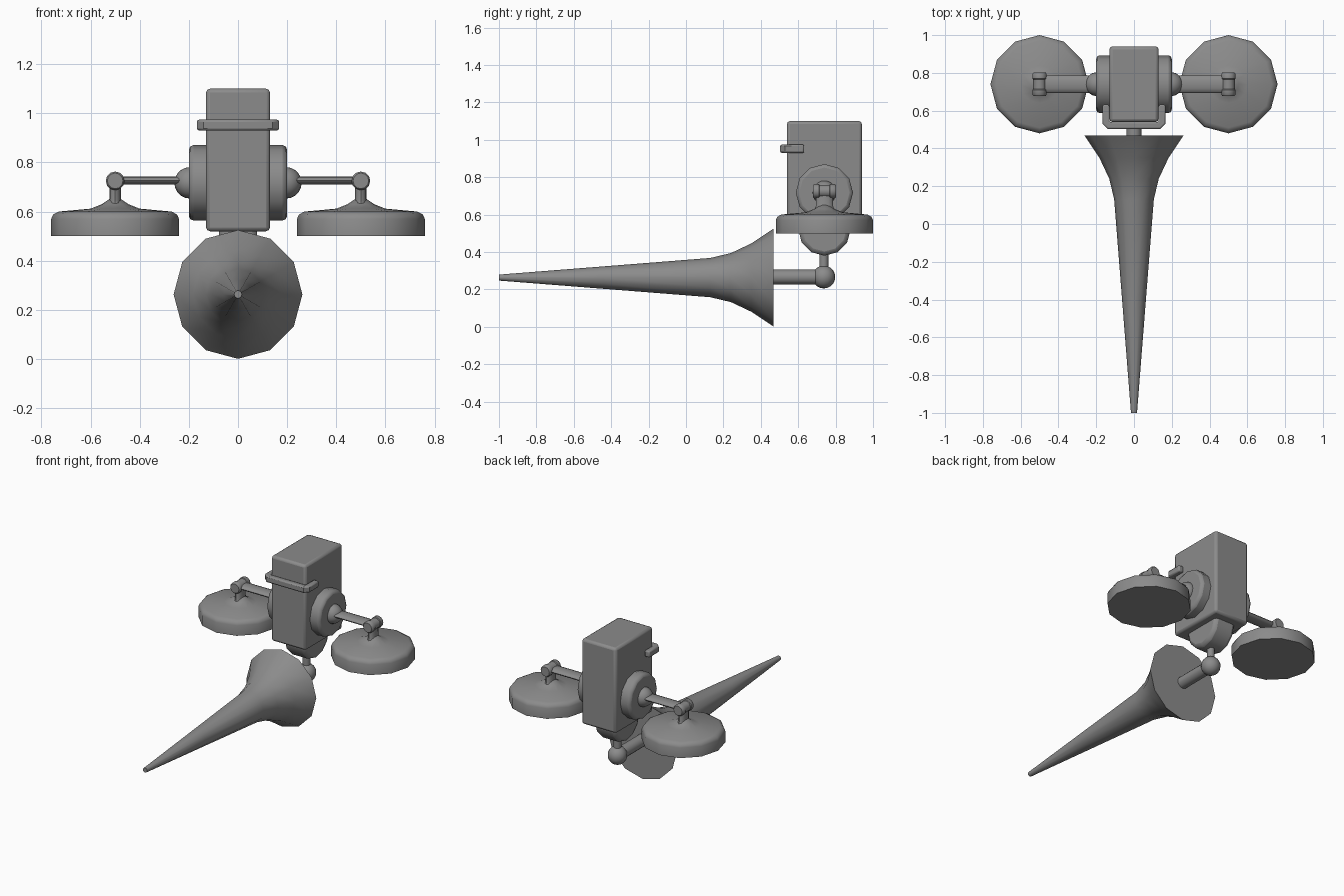
import bpy, bmesh, math
from mathutils import Matrix, Vector

if "Cube" in bpy.data.objects:
    bpy.data.objects.remove(bpy.data.objects["Cube"])

grey = bpy.data.materials.new("mid_grey")
grey.diffuse_color = (0.26, 0.26, 0.26, 1)
grey.use_nodes = True
grey.node_tree.nodes["Principled BSDF"].inputs["Base Color"].default_value = grey.diffuse_color

AXIS = {'X': Matrix.Rotation(math.pi / 2, 4, 'Y'),
        'Y': Matrix.Rotation(-math.pi / 2, 4, 'X'),
        'Z': Matrix.Identity(4)}
YC = 0.74       # depth of the main body axis
HORN_Z = 0.263  # height of the horn axis


def finish(bm, name, angle=40, bevel=0, segs=2):
    bmesh.ops.recalc_face_normals(bm, faces=bm.faces)
    me = bpy.data.meshes.new(name)
    bm.to_mesh(me)
    bm.free()
    ob = bpy.data.objects.new(name, me)
    bpy.context.collection.objects.link(ob)
    me.materials.append(grey)
    if bevel:
        m = ob.modifiers.new("bevel", 'BEVEL')
        m.width, m.segments, m.limit_method = bevel, segs, 'ANGLE'
        m.angle_limit = math.radians(50)
    bpy.ops.object.select_all(action='DESELECT')
    ob.select_set(True)
    bpy.context.view_layer.objects.active = ob
    bpy.ops.object.shade_smooth_by_angle(angle=math.radians(angle))
    return ob


def lathe(name, profile, loc=(0, 0, 0), axis='Z', sides=12, squash=(1, 1), **kw):
    """Capped solid of revolution from (radius, height) pairs."""
    bm = bmesh.new()
    rings = []
    for r, h in profile:
        ring = []
        for i in range(sides):
            a = 2 * math.pi * i / sides
            v = Vector((r * math.cos(a) * squash[0], r * math.sin(a) * squash[1], h))
            ring.append(bm.verts.new(AXIS[axis] @ v + Vector(loc)))
        rings.append(ring)
    for a, b in zip(rings, rings[1:]):
        for i in range(sides):
            j = (i + 1) % sides
            bm.faces.new((a[i], a[j], b[j], b[i]))
    bm.faces.new(rings[0])
    bm.faces.new(rings[-1])
    return finish(bm, name, **kw)


def ball(name, r, loc):
    bm = bmesh.new()
    bmesh.ops.create_uvsphere(bm, u_segments=16, v_segments=10, radius=r,
                              matrix=Matrix.Translation(loc))
    return finish(bm, name)


# Main body block
bm = bmesh.new()
bmesh.ops.create_cube(bm, size=1, matrix=Matrix.Translation((0, YC, 0.81))
                      @ Matrix.Diagonal((0.26, 0.40, 0.58, 1)))
finish(bm, "body", bevel=0.016)

# U-shaped brow band wrapped around the front
bm = bmesh.new()
half = [(0.13, 0.632), (0.167, 0.632), (0.167, 0.53), (0.14, 0.503)]
inner = [(0.13, 0.545), (0.125, 0.54)]
outline = ([half[0], half[1], half[2], half[3]]
           + [(-x, y) for x, y in reversed(half)]
           + [(-x, y) for x, y in inner] + list(reversed(inner)))
face = bm.faces.new([bm.verts.new((x, y, 0.93)) for x, y in outline])
ext = bmesh.ops.extrude_face_region(bm, geom=[face])
bmesh.ops.translate(bm, vec=(0, 0, 0.044),
                    verts=[e for e in ext['geom'] if isinstance(e, bmesh.types.BMVert)])
finish(bm, "brow_band", bevel=0.01)

# Round shoulder drum running through the body
lathe("shoulder_drum", [(0.153, -0.20), (0.153, 0.20)], (0, YC, 0.717), 'X', 12, bevel=0.018)

# Lower wheel, neck, joint and rod that carry the horn
lathe("lower_wheel", [(0.14, -0.078), (0.14, 0.078)], (0, YC, 0.52), 'X', 12, bevel=0.022)
lathe("neck", [(0.024, 0.26), (0.024, 0.42)], (0, YC - 0.003, 0), 'Z', 12)
ball("neck_ball", 0.061, (0, 0.737, HORN_Z + 0.003))
lathe("horn_rod", [(0.04, 0.45), (0.04, 0.737)], (0, 0, HORN_Z + 0.003), 'Y', 12)

# Long flared horn pointing forward
lathe("horn", [(0.016, -1.0), (0.06, -0.44), (0.105, 0.13), (0.131, 0.24),
               (0.183, 0.35), (0.262, 0.468)], (0, 0, HORN_Z), 'Y', 12)

# Arms and dishes on both sides
for s, side in ((-1, "left"), (1, "right")):
    x = 0.5 * s
    ball(side + "_shoulder_ball", 0.064, (0.195 * s, YC, 0.717))
    lathe(side + "_arm", [(0.046, -0.15), (0.046, 0.15)], (0.35 * s, YC, 0.726), 'X', 12,
          squash=(0.36, 1))
    lathe(side + "_hinge", [(0.032, -0.062), (0.038, -0.055), (0.038, -0.03), (0.034, -0.026),
                            (0.034, 0.026), (0.038, 0.03), (0.038, 0.055), (0.032, 0.062)],
          (x, YC, 0.725), 'Y', 12)
    lathe(side + "_post", [(0.075, 0.605), (0.056, 0.622), (0.046, 0.645), (0.044, 0.72)],
          (x, YC, 0), 'Z', 12, squash=(0.52, 1))
    lathe(side + "_dish", [(0.26, 0.50), (0.26, 0.57), (0.252, 0.588), (0.23, 0.600),
                           (0.10, 0.612), (0.055, 0.63), (0.025, 0.65)], (x, YC, 0), 'Z', 12)
